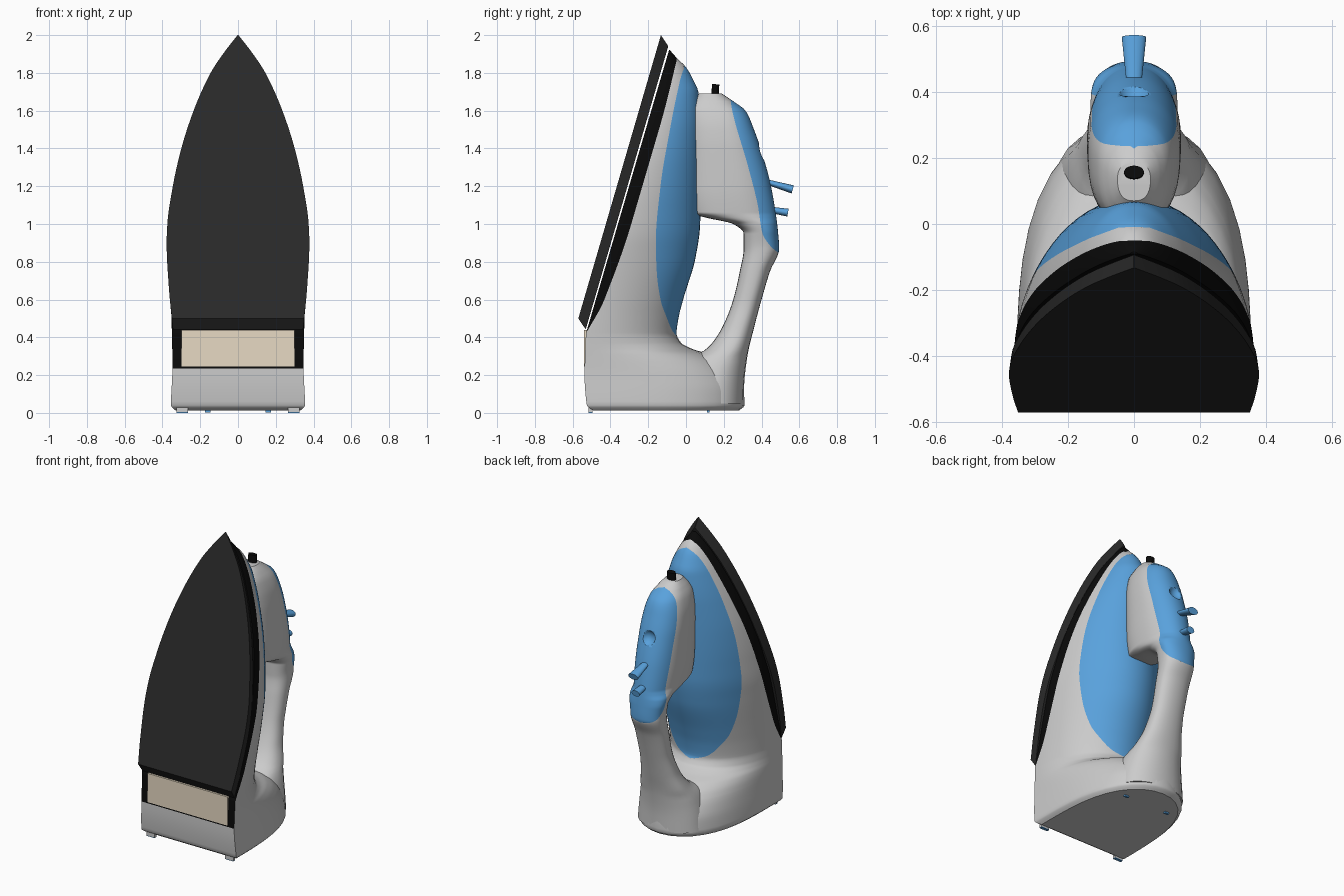
import bpy, bmesh, math
from mathutils import Vector

if "Cube" in bpy.data.objects:
    bpy.data.objects.remove(bpy.data.objects["Cube"])


def material(name, rgb):
    m = bpy.data.materials.new(name)
    m.diffuse_color = (*rgb, 1)
    m.use_nodes = True
    m.node_tree.nodes["Principled BSDF"].inputs["Base Color"].default_value = m.diffuse_color
    return m


GREY = material("grey", (0.8, 0.8, 0.8))
BLUE = material("blue", (0.1, 0.36, 0.72))
BLACK = material("black", (0.003, 0.003, 0.003))
DARK = material("dark", (0.022, 0.022, 0.022))
BEIGE = material("beige", (0.8, 0.7, 0.55))


def curve(*pts):
    """Monotone smooth interpolation through (z, value) points."""
    zs, vs = zip(*pts)
    d = [(vs[i + 1] - vs[i]) / (zs[i + 1] - zs[i]) for i in range(len(zs) - 1)]
    m = [d[0]] + [2 * a * b / (a + b) if a * b > 0 else 0 for a, b in zip(d, d[1:])] + [d[-1]]

    def f(z):
        z = min(max(z, zs[0]), zs[-1])
        i = max(k for k in range(len(d)) if zs[k] <= z)
        h = zs[i + 1] - zs[i]
        t = (z - zs[i]) / h
        return (vs[i] * (1 + 2 * t) * (1 - t) ** 2 + vs[i + 1] * t * t * (3 - 2 * t)
                + h * t * (1 - t) * (m[i] * (1 - t) - m[i + 1] * t))
    return f


def finish(name, bm, mats, angle=38):
    bmesh.ops.recalc_face_normals(bm, faces=bm.faces)
    me = bpy.data.meshes.new(name)
    bm.to_mesh(me)
    bm.free()
    for m in mats:
        me.materials.append(m)
    ob = bpy.data.objects.new(name, me)
    bpy.context.collection.objects.link(ob)
    bpy.ops.object.select_all(action='DESELECT')
    ob.select_set(True)
    bpy.context.view_layer.objects.active = ob
    bpy.ops.object.shade_smooth_by_angle(angle=math.radians(angle))
    return ob


def loft(name, zs, breaks, half_width, zone_mats, mats, front_mat, n=14):
    """Stack mirrored horizontal sections; each section is split in y into colour zones."""
    bm = bmesh.new()
    rings = []
    for z in zs:
        br = breaks(z)
        ys = [br[0]]
        for a, b in zip(br, br[1:]):
            ys += [a + (b - a) * (1 - math.cos(math.pi * k / n)) / 2 for k in range(1, n + 1)]
        right = [(half_width(z, y), y, z) for y in ys]
        left = [(-x, y, z) for x, y, z in right[-2::-1]]
        rings.append([bm.verts.new(p) for p in right + left])
    m, half = len(rings[0]), n * len(zone_mats)
    for r0, r1, z in zip(rings, rings[1:], zs):
        for k in range(m):
            f = bm.faces.new((r0[k], r0[(k + 1) % m], r1[(k + 1) % m], r1[k]))
            if k == m - 1:
                f.material_index = front_mat(z)
            else:
                f.material_index = zone_mats[min(k, 2 * half - 1 - k) // n]
    bm.faces.new(rings[0])
    bm.faces.new(rings[-1]).material_index = front_mat(zs[-1])
    bmesh.ops.remove_doubles(bm, verts=bm.verts, dist=0.0004)
    return finish(name, bm, mats)


def box(name, lo, hi, mat):
    bm = bmesh.new()
    bmesh.ops.create_cube(bm, size=1)
    for v in bm.verts:
        v.co = [(a + b) / 2 + c * (b - a) for a, b, c in zip(lo, hi, v.co)]
    return finish(name, bm, [mat])


def rod(name, p0, p1, r0, r1, mat, flat=1.0):
    """Tapered cylinder in the x = 0 plane, thinned across by flat."""
    p0, p1 = Vector(p0), Vector(p1)
    bm = bmesh.new()
    bmesh.ops.create_cone(bm, cap_ends=True, segments=24, radius1=r0, radius2=r1,
                          depth=(p1 - p0).length)
    turn = Vector((0, 0, 1)).rotation_difference(p1 - p0)
    for v in bm.verts:
        v.co.y *= flat
        v.co = turn @ v.co + (p0 + p1) / 2
    return finish(name, bm, [mat])


# Body shell: grey sides, black skirt, blue water tank
low_front = curve((0.012, -0.49), (0.04, -0.525), (0.2, -0.537), (0.42, -0.53))
back = curve((0.012, 0.28), (0.04, 0.31), (0.12, 0.305), (0.2, 0.265), (0.27, 0.195), (0.31, 0.12), (0.34, 0.03),
             (0.37, -0.025), (0.42, -0.05), (0.5, -0.04), (0.6, -0.015), (0.82, 0.05), (1.0, 0.075),
             (1.3, 0.08), (1.5, 0.08), (1.7, 0.065), (1.76, 0.04), (1.83, 0), (1.88, -0.05), (1.92, -0.085))
body_w = curve((0.012, 0.33), (0.04, 0.355), (0.24, 0.347), (0.5, 0.352), (0.9, 0.362), (1.1, 0.345),
               (1.3, 0.31), (1.5, 0.25), (1.7, 0.165), (1.8, 0.11), (1.88, 0.05), (1.92, 0.012))
power = curve((0.0, 3.4), (0.2, 3), (0.35, 2.3), (0.6, 2), (0.9, 1.75), (1.92, 1.75))
tank_edge = curve((0.4, -0.045), (0.44, -0.075), (0.5, -0.1), (0.6, -0.135), (0.75, -0.155), (0.9, -0.16),
                  (1.2, -0.135), (1.5, -0.085), (1.7, -0.045), (1.8, -0.02), (1.84, 0))
skirt = curve((0.42, 0), (0.6, 0.045), (1.0, 0.07), (1.5, 0.07), (1.88, 0.055), (1.92, 0.05))


def front(z):
    return low_front(z) if z < 0.42 else -0.53 + 0.2933 * (z - 0.42)


def body_breaks(z):
    b = back(z)
    c = min(tank_edge(z), b) if 0.4 <= z <= 1.84 else b
    return [front(z), min(front(z) + skirt(z), c), c, b]


def body_half(z, y):
    t = min(max((y - front(z)) / (back(z) - front(z)), 0), 1)
    return body_w(z) * math.sqrt(max(0, 1 - t ** power(z)))


zs = sorted({0.012, 0.02, 0.03, 0.235} | {round(0.04 + 0.02 * i, 3) for i in range(95)}
            | {round(0.26 + 0.005 * i, 3) for i in range(36)})
loft("body_shell", zs, body_breaks, body_half, [1, 0, 2], [GREY, BLACK, BLUE],
     lambda z: 1 if z >= 0.235 else 0)

# Handle: grip and neck in grey, blue control cover
h0 = curve((0.05, -0.1), (0.2, -0.06), (0.28, 0), (0.34, 0.11), (0.45, 0.19), (0.6, 0.25), (0.75, 0.285),
           (0.87, 0.305), (0.95, 0.305), (1.0, 0.25), (1.035, 0.1), (1.06, 0.02), (1.2, 0), (1.6, 0),
           (1.65, 0.03), (1.69, 0.07))
h1 = curve((0.05, 0.305), (0.15, 0.308), (0.3, 0.325), (0.45, 0.36), (0.6, 0.4), (0.75, 0.445), (0.87, 0.493),
           (0.95, 0.488), (1.2, 0.45), (1.4, 0.395), (1.5, 0.36), (1.6, 0.315), (1.65, 0.25), (1.69, 0.19))
hw = curve((0.05, 0.235), (0.15, 0.22), (0.25, 0.195), (0.34, 0.16), (0.45, 0.125), (0.6, 0.107), (0.87, 0.112),
           (1.0, 0.13), (1.2, 0.142), (1.4, 0.14), (1.5, 0.132), (1.6, 0.108), (1.65, 0.08), (1.69, 0.05))
cover_edge = curve((0.85, 0.485), (0.88, 0.45), (0.95, 0.405), (1.1, 0.38), (1.3, 0.33), (1.6, 0.245), (1.66, 0.235))


def handle_breaks(z):
    c = min(cover_edge(z), h1(z)) if 0.85 <= z <= 1.66 else h1(z)
    return [h0(z), c, h1(z)]


def handle_half(z, y):
    """Boxy towards the front, elliptical towards the back."""
    u = (y - h0(z)) / (h1(z) - h0(z)) - 0.58
    t, p = (u / 0.42, 2.1) if u > 0 else (-u / 0.58, 2.6)
    return hw(z) * max(0, 1 - min(t, 1) ** p) ** (1 / p)


zs = sorted({round(0.05 + 0.02 * i, 3) for i in range(83)} | {round(0.84 + 0.005 * i, 3) for i in range(50)}
            | {1.655, 1.66, 1.665, 1.68, 1.69})
handle = loft("handle", zs, handle_breaks, handle_half, [0, 1], [GREY, BLUE], lambda z: 0)

# Finger dimple cut into the cover
bm = bmesh.new()
bmesh.ops.create_uvsphere(bm, u_segments=32, v_segments=16, radius=0.055)
for v in bm.verts:
    v.co += Vector((0, 0.425, 1.39))
for f in bm.faces:
    f.material_index = 1
cutter = finish("dimple_cutter", bm, [GREY, BLUE])
cutter.hide_render = True
cutter.hide_set(True)
cut = handle.modifiers.new("dimple", 'BOOLEAN')
cut.operation = 'DIFFERENCE'
cut.object = cutter

# Soleplate: tilted pointed plate with chamfered rim
sole_w = curve((0.5, 0.35), (0.65, 0.365), (0.9, 0.378), (1.0, 0.374), (1.2, 0.345), (1.4, 0.3),
               (1.6, 0.235), (1.8, 0.145), (1.92, 0.065), (2.0, 0.002))
bm = bmesh.new()
outline = [(sole_w(z), z) for z in (0.5 + 1.5 * i / 40 for i in range(41))]
outline += [(-x, z) for x, z in reversed(outline)]
face = [bm.verts.new((x, -0.57 + 0.2915 * (z - 0.5), z)) for x, z in outline]
rear = [bm.verts.new((x * 0.985, -0.531 + 0.2915 * (z - 0.5), z - 0.058)) for x, z in outline]
bm.faces.new(face)
bm.faces.new(rear)
for k in range(len(face)):
    j = (k + 1) % len(face)
    bm.faces.new((face[k], face[j], rear[j], rear[k]))
finish("soleplate", bm, [DARK], 30)

# Rating panel on the front of the heel
box("front_panel", (-0.3, -0.541, 0.245), (0.3, -0.5, 0.44), BEIGE)

# Feet on the heel
for s, side in ((-1, "left"), (1, "right")):
    x = s * 0.295
    box("front_foot_" + side, (x - 0.03, -0.515, 0.004), (x + 0.03, -0.495, 0.06), GREY)
    box("front_foot_pad_" + side, (x - 0.03, -0.515, 0), (x + 0.03, -0.495, 0.004), BLUE)
    box("rear_foot_" + side, (s * 0.16 - 0.015, 0.11, 0.002), (s * 0.16 + 0.015, 0.125, 0.03), BLUE)

# Spray button and control levers
rod("top_button", (0, 0.153, 1.66), (0, 0.157, 1.74), 0.03, 0.03, BLACK, 0.65)
rod("steam_lever", (0, 0.42, 1.225), (0, 0.565, 1.183), 0.022, 0.037, BLUE, 0.6)
rod("lower_lever", (0, 0.43, 1.078), (0, 0.54, 1.06), 0.022, 0.03, BLUE, 0.7)
